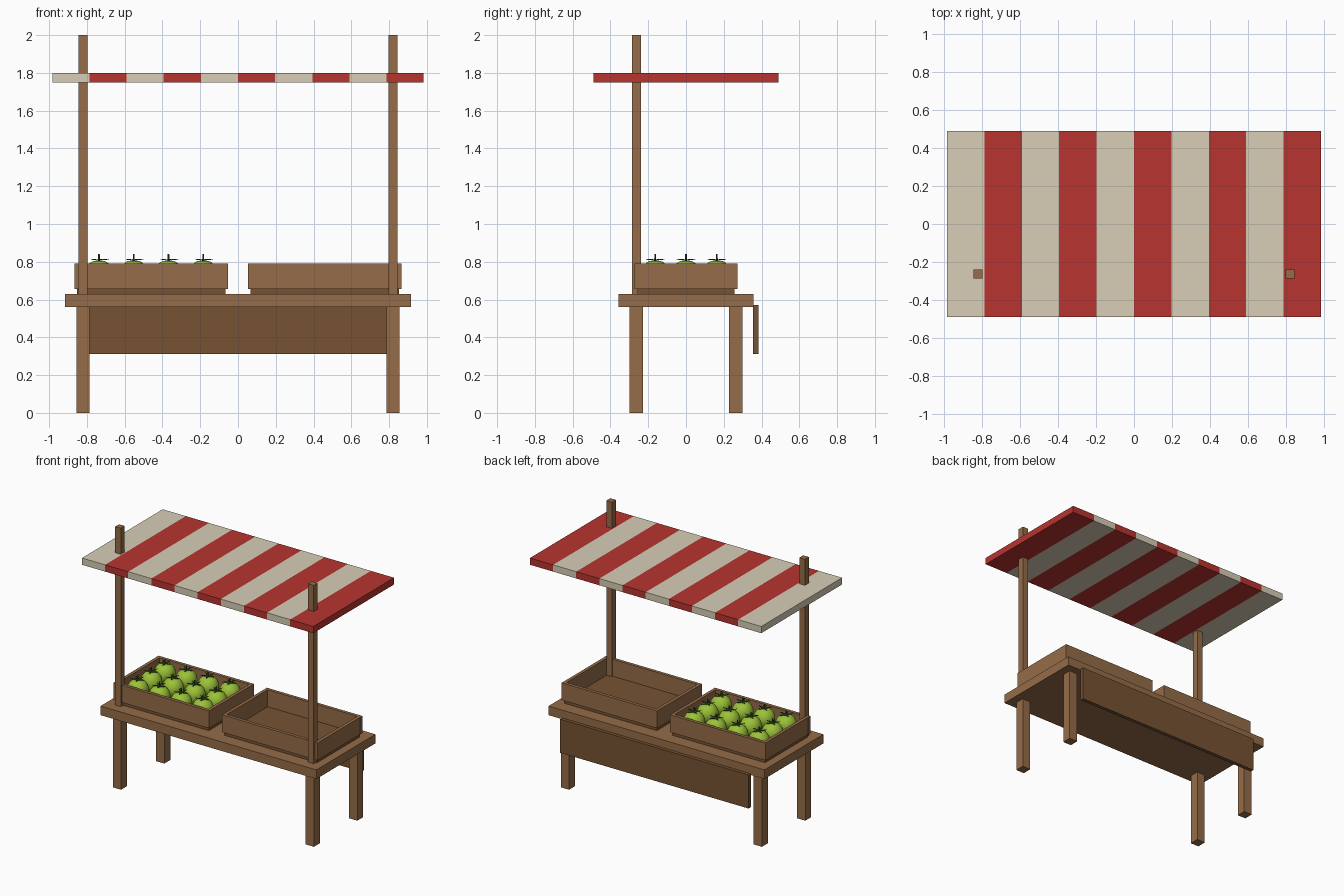
import bpy, bmesh, math
from mathutils import Matrix, Vector

if "Cube" in bpy.data.objects:
    bpy.data.objects.remove(bpy.data.objects["Cube"])


def material(name, rgb):
    m = bpy.data.materials.new(name)
    m.diffuse_color = (*rgb, 1)
    m.use_nodes = True
    m.node_tree.nodes["Principled BSDF"].inputs["Base Color"].default_value = m.diffuse_color
    return m


WOOD = material("wood", (0.30, 0.15, 0.065))
DARK = material("dark_wood", (0.18, 0.085, 0.032))
RED = material("red_cloth", (0.48, 0.034, 0.028))
CREAM = material("cream_cloth", (0.69, 0.62, 0.47))
GREEN = material("fruit_green", (0.33, 0.54, 0.04))
LEAF = material("leaf_green", (0.03, 0.08, 0.02))


def finish(name, bm, mats):
    me = bpy.data.meshes.new(name)
    bm.to_mesh(me)
    bm.free()
    for m in mats:
        me.materials.append(m)
    ob = bpy.data.objects.new(name, me)
    bpy.context.collection.objects.link(ob)
    return ob


def add_box(bm, x, y, z):
    # x, y, z are (min, max) ranges
    lo, hi = Vector((x[0], y[0], z[0])), Vector((x[1], y[1], z[1]))
    mat = Matrix.Translation((lo + hi) / 2) @ Matrix.Diagonal((*(hi - lo), 1))
    bmesh.ops.create_cube(bm, size=1, matrix=mat)


def box(name, x, y, z, mat):
    bm = bmesh.new()
    add_box(bm, x, y, z)
    return finish(name, bm, [mat])


def around(c, half):
    return (c - half, c + half)


# Table, legs, posts and rear sign board
box("table_top", (-0.917, 0.917), (-0.358, 0.358), (0.56, 0.63), WOOD)
for side, sx in (("left", -1), ("right", 1)):
    for end, sy in (("front", -1), ("back", 1)):
        box(f"{end}_{side}_leg", around(sx * 0.82, 0.035),
            around(sy * 0.263, 0.036), (0, 0.56), WOOD)
    box(f"{side}_post", around(sx * 0.82, 0.024), around(-0.262, 0.024), (0.63, 2.0), WOOD)
box("sign_board", (-0.80, 0.80), (0.356, 0.384), (0.312, 0.57), DARK)

# Striped awning
w = 1.966 / 10
for i in range(10):
    x0 = -0.983 + i * w
    box(f"awning_stripe_{i + 1}", (x0, x0 + w), (-0.49, 0.49), (1.748, 1.80),
        RED if i % 2 else CREAM)

# Open crates: floor slab and four walls
for side, sx in (("left", -1), ("right", 1)):
    cx = sx * 0.46
    box(f"{side}_crate_floor", around(cx, 0.393), around(0, 0.258), (0.63, 0.66), DARK)
    bm = bmesh.new()
    for s in (-1, 1):
        add_box(bm, around(cx, 0.406), around(s * 0.26, 0.0125), (0.657, 0.79))
        add_box(bm, around(cx + s * 0.393, 0.0125), around(0, 0.2475), (0.657, 0.79))
    finish(f"{side}_crate_walls", bm, [WOOD])


# Fruit: dimpled ball with a leaf star and stem
def fruit_mesh():
    bm = bmesh.new()
    bmesh.ops.create_uvsphere(bm, u_segments=24, v_segments=16, radius=0.076)
    for v in bm.verts:
        r = math.hypot(v.co.x, v.co.y)
        if v.co.z > 0:
            v.co.z -= 0.010 * math.exp(-(r / 0.02) ** 2)
    for f in bm.faces:
        f.smooth = True
    return bm


def crown_mesh():
    bm = bmesh.new()
    top = bm.verts.new((0, 0, 0.077))
    ring = []
    for i in range(10):
        a = math.tau * i / 10
        r, z = (0.052, 0.081) if i % 2 == 0 else (0.013, 0.076)
        ring.append(bm.verts.new((r * math.cos(a), r * math.sin(a), z)))
    for i in range(10):
        bm.faces.new((top, ring[i], ring[(i + 1) % 10]))
    ext = bmesh.ops.extrude_face_region(bm, geom=bm.faces[:])
    bmesh.ops.translate(bm, vec=(0, 0, -0.004),
                        verts=[e for e in ext["geom"] if isinstance(e, bmesh.types.BMVert)])
    bmesh.ops.create_cone(bm, cap_ends=True, segments=8, radius1=0.006, radius2=0.004,
                          depth=0.042, matrix=Matrix.Translation((0, 0, 0.084)))
    bmesh.ops.recalc_face_normals(bm, faces=bm.faces[:])
    return bm


fruit = finish("fruit_1", fruit_mesh(), [GREEN])
crown = finish("fruit_crown_1", crown_mesh(), [LEAF])
spots = [(-0.46 + (i - 1.5) * 0.184, (j - 1) * 0.163, 0.735)
         for i in range(4) for j in range(3)]
for n, p in enumerate(spots, 1):
    for src, name in ((fruit, "fruit"), (crown, "fruit_crown")):
        ob = src
        if n > 1:
            ob = bpy.data.objects.new(f"{name}_{n}", src.data)
            bpy.context.collection.objects.link(ob)
        ob.location = p
